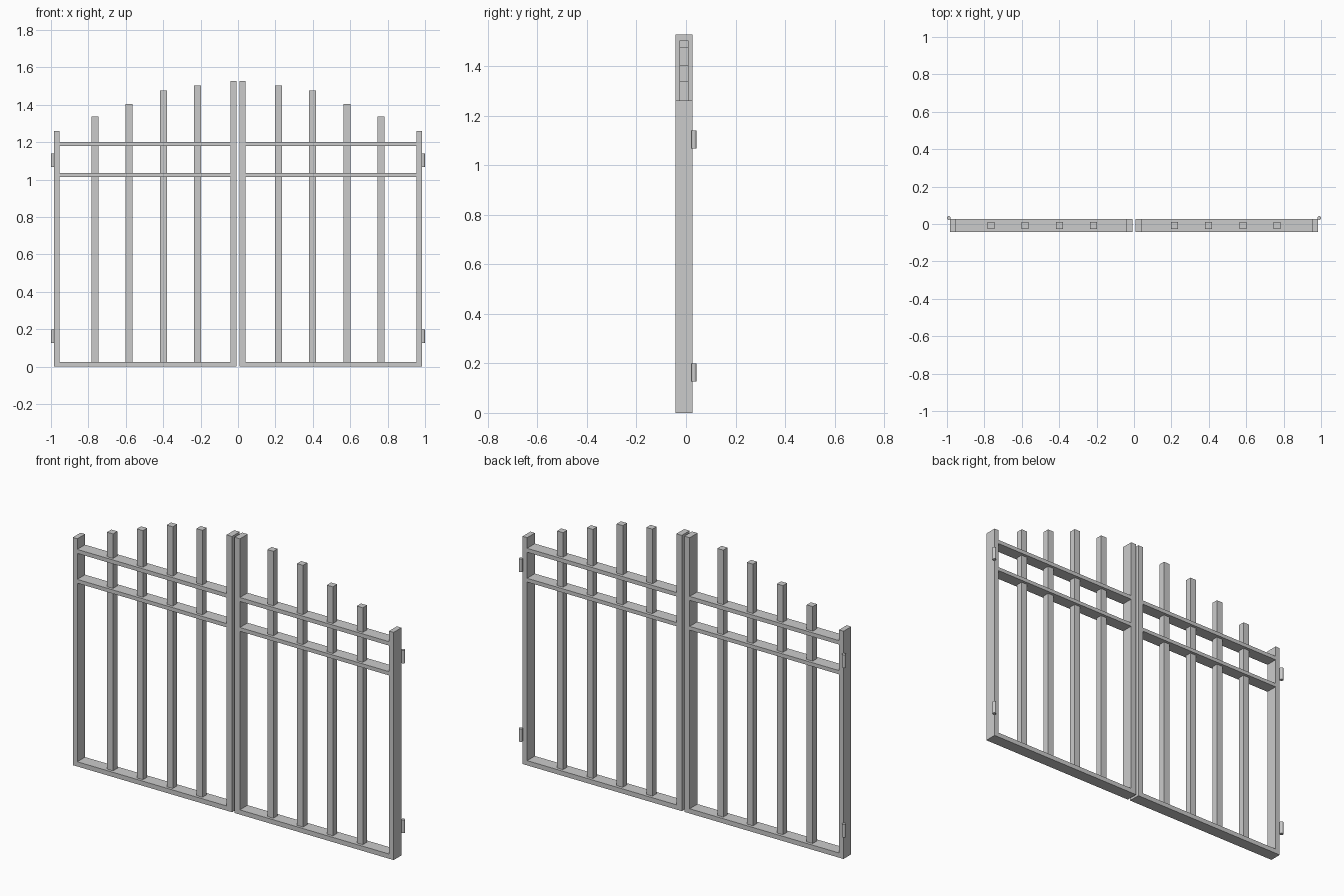
import bpy

if "Cube" in bpy.data.objects:
    bpy.data.objects.remove(bpy.data.objects["Cube"])

Y0, Y1 = -0.042, 0.026          # depth of the gate frame
OUT, OUT_IN = 0.983, 0.955      # hinge-side stile
MEET, MEET_IN = 0.0075, 0.041   # meeting stile


def box(name, x, y, z):
    bpy.ops.mesh.primitive_cube_add(size=1)
    ob = bpy.context.object
    ob.name = name
    ob.location = [(a + b) / 2 for a, b in (x, y, z)]
    ob.scale = [b - a for a, b in (x, y, z)]
    bpy.ops.object.transform_apply(location=False, rotation=False, scale=True)
    return ob


for s, side in ((-1, "left"), (1, "right")):
    def span(a, b):
        return sorted((s * a, s * b))

    # Upright stiles of the leaf
    box(f"{side}_outer_stile", span(OUT_IN, OUT), (Y0, Y1), (0, 1.261))
    box(f"{side}_meeting_stile", span(MEET, MEET_IN), (Y0, Y1), (0, 1.527))

    # Horizontal rails
    for part, z0, z1 in (("bottom", 0, 0.026), ("middle", 1.015, 1.036), ("top", 1.18, 1.202)):
        box(f"{side}_{part}_rail", span(MEET_IN, OUT_IN), (Y0, Y1), (z0, z1))

    # Square bars stepping up toward the middle
    bars = ((0.217, 1.504), (0.399, 1.475), (0.582, 1.405), (0.765, 1.338))
    for i, (x, top) in enumerate(bars):
        box(f"{side}_bar_{i + 1}", span(x - 0.0185, x + 0.0185), (-0.027, 0.01), (0.02, top))

    # Hinge barrels on the back outer edge
    for part, z in (("lower", 0.163), ("upper", 1.103)):
        bpy.ops.mesh.primitive_cylinder_add(vertices=20, radius=0.01, depth=0.072,
                                            location=(s * 0.99, 0.032, z))
        bpy.context.object.name = f"{side}_{part}_hinge"
        bpy.ops.object.shade_smooth_by_angle()
